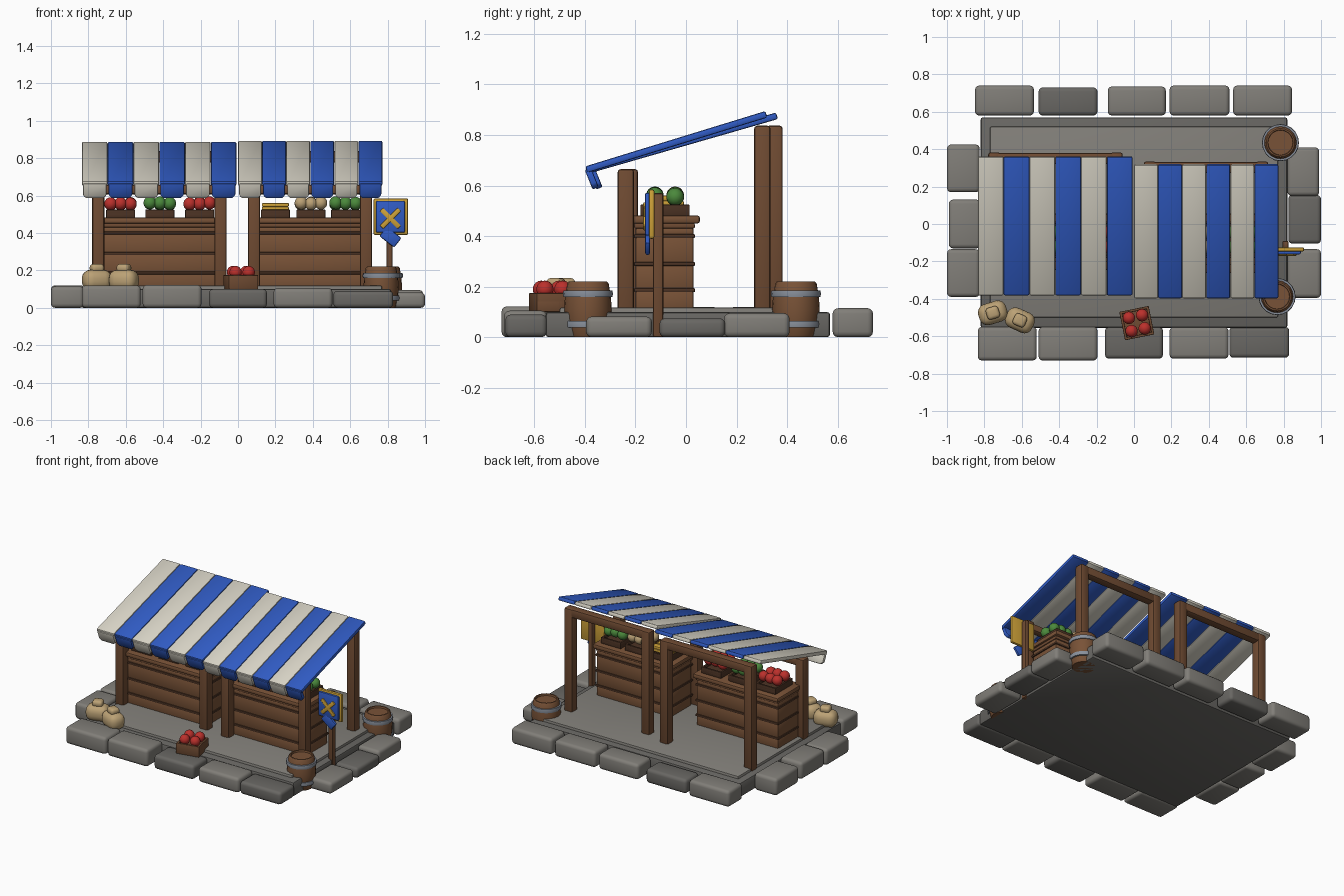
import bpy, bmesh, math, random
from mathutils import Matrix, Euler

if "Cube" in bpy.data.objects:
    bpy.data.objects.remove(bpy.data.objects["Cube"])

random.seed(4)


def mat(name, r, g, b):
    m = bpy.data.materials.new(name)
    m.diffuse_color = (r, g, b, 1)
    m.use_nodes = True
    m.node_tree.nodes["Principled BSDF"].inputs["Base Color"].default_value = m.diffuse_color
    return m


WOOD = mat("wood", .19, .085, .038)
POST = mat("post_wood", .16, .07, .032)
DARK = mat("dark_wood", .07, .032, .017)
STONE = mat("stone", .22, .21, .19)
STONE2 = mat("dark_stone", .14, .135, .125)
CLOTH = mat("cream_cloth", .68, .65, .56)
BLUE = mat("blue_cloth", .03, .105, .55)
GOLD = mat("gold", .62, .36, .04)
RED = mat("red_fruit", .5, .03, .025)
GREEN = mat("green_fruit", .07, .25, .045)
TAN = mat("tan", .5, .36, .18)
IRON = mat("iron", .25, .28, .33)


def finish(name, bm, m, loc=(0, 0, 0), rot=(0, 0, 0), angle=35):
    bmesh.ops.recalc_face_normals(bm, faces=bm.faces)
    me = bpy.data.meshes.new(name)
    bm.to_mesh(me)
    bm.free()
    me.materials.append(m)
    o = bpy.data.objects.new(name, me)
    o.location, o.rotation_euler = loc, rot
    bpy.context.collection.objects.link(o)
    bpy.ops.object.select_all(action='DESELECT')
    o.select_set(True)
    bpy.context.view_layer.objects.active = o
    bpy.ops.object.shade_smooth_by_angle(angle=math.radians(angle))
    return o


def box(name, size, loc, m, bev=.008, rot=(0, 0, 0), seg=2):
    bm = bmesh.new()
    bmesh.ops.create_cube(bm, size=1)
    bmesh.ops.scale(bm, vec=size, verts=bm.verts)
    if bev:
        bmesh.ops.bevel(bm, geom=bm.edges[:], offset=min(bev, min(size) * .45),
                        segments=seg, profile=.5, affect='EDGES')
    return finish(name, bm, m, loc, rot)


def span(name, x, y, z, m, bev=.008, seg=2):
    lo, hi = zip(x, y, z)
    return box(name, [b - a for a, b in zip(lo, hi)],
               [(a + b) / 2 for a, b in zip(lo, hi)], m, bev, seg=seg)


def lathe(name, profile, loc, m, n=20):
    bm = bmesh.new()
    vs = [bm.verts.new((r, 0, z)) for r, z in profile]
    es = [bm.edges.new(p) for p in zip(vs, vs[1:])]
    bmesh.ops.spin(bm, geom=vs + es, angle=math.tau, steps=n, axis=(0, 0, 1), cent=(0, 0, 0))
    bmesh.ops.remove_doubles(bm, verts=bm.verts, dist=1e-5)
    return finish(name, bm, m, loc)


def balls(name, pts, r, m):
    bm = bmesh.new()
    for p in pts:
        bmesh.ops.create_uvsphere(bm, u_segments=14, v_segments=9, radius=r,
                                  matrix=Matrix.Translation(p))
    return finish(name, bm, m, angle=60)


# Paved base
span("base_slab", (-.82, .82), (-.555, .57), (0, .1), STONE2, .012)
span("floor_slab", (-.77, .77), (-.5, .52), (.05, .118), STONE, .008)

# Border stones: x range, y range, height, dark?
stones = [
    (-.835, -.52, -.73, -.55, .12, 0), (-.51, -.195, -.73, -.55, .122, 0),
    (-.155, .155, -.72, -.55, .1, 1), (.19, .505, -.72, -.55, .105, 0),
    (.51, .83, -.715, -.55, .09, 1),
    (-.85, -.535, .58, .74, .115, 0), (-.51, -.195, .58, .73, .1, 1),
    (-.14, .17, .58, .735, .11, 0), (.19, .51, .58, .74, .115, 0), (.53, .845, .58, .74, .115, 0),
    (-1, -.825, .17, .425, .12, 0), (-.99, -.82, -.13, .13, .12, 0), (-1, -.825, -.39, -.135, .115, 0),
    (.82, .99, .15, .41, .095, 0), (.825, 1, -.105, .155, .075, 1), (.82, 1, -.395, -.135, .082, 0)]
for x0, x1, y0, y1, h, d in stones:
    span("border_stone", (x0, x1), (y0, y1), (0, h), STONE2 if d else STONE, .022, 3)


def crate(cx, cy, z, w, d, h, rz=0):
    # open tray: floor plus four walls
    R = Matrix.Rotation(rz, 4, 'Z')
    parts = [((w, d, h * .6), (0, 0, h * .3))]
    for s in (-1, 1):
        parts.append(((w, .014, h), (0, s * (d / 2 - .007), h / 2)))
        parts.append(((.014, d, h), (s * (w / 2 - .007), 0, h / 2)))
    for size, p in parts:
        v = R @ Matrix.Translation(p).translation
        box("crate_board", size, (cx + v.x, cy + v.y, z + v.z), DARK if not rz else POST, .004, (0, 0, rz))


def stall(cx, half, yf, yb, cy0, cy1, ztop, xs, goods, crates):
    # Posts and cross beams
    for s in (-1, 1):
        x = cx + s * half
        box("front_post", (.065, .065, .565), (x, yf, .3825), POST, .012)
        box("back_post", (.065, .065, .74), (x, yb, .467), POST, .012)
    box("front_beam", (2 * half + .03, .05, .05), (cx, yf, .632), POST, .012)
    box("back_beam", (2 * half + .05, .06, .06), (cx, yb, .807), POST, .012)
    # Plank counter with raised dark battens
    hw = half - .01
    for a, b in ((.1, .186), (.186, .29), (.29, .4), (.4, .435)):
        span("counter_plank", (cx - hw, cx + hw), (-.2, .03), (a, b), WOOD, .01)
    for z in (.186, .29, .4):
        span("counter_batten", (cx - hw - .006, cx + hw + .006), (-.206, .036), (z - .008, z + .008), DARK, .005)
    span("counter_rim", (cx - hw - .004, cx + hw + .004), (-.205, .035), (.43, .452), POST, .006)
    span("counter_top", (cx - hw - .015, cx + hw + .015), (-.225, .055), (.45, .482), WOOD, .01)
    # Produce trays
    for x, g in zip(crates, goods):
        crate(x, -.083, .48, .155, .195, .045)
        if g is GOLD:
            for j in range(3):
                for k in range(2):
                    box("gold_loaf", (.145, .045, .02), (x, -.135 + j * .052, .53 + k * .02), GOLD, .006)
        else:
            pts = [(x + i * .053, -.083 + j * .04, .558 + random.uniform(-.004, .004))
                   for i in (-1, 0, 1) for j in (-1, 1)]
            balls("produce", pts, .035, g)
    # Striped awning with hanging flaps
    x0, x1 = xs
    w = (x1 - x0) / 6
    zf = .663
    dy, dz = cy1 - cy0, ztop - zf
    tilt = math.atan2(dz, dy)
    for i in range(6):
        m = BLUE if i % 2 else CLOTH
        x = x0 + w * (i + .5)
        box("awning_stripe", (w - .001, math.hypot(dy, dz), .027),
            (x, (cy0 + cy1) / 2, (zf + ztop) / 2), m, .008, (tilt, 0, 0))
        # flap profile with rounded lower corners
        bm = bmesh.new()
        h, f = .083, w / 2 - .006
        prof = [(-f, h / 2), (-f, -h * .3), (-f * .75, -h / 2), (f * .75, -h / 2), (f, -h * .3), (f, h / 2)]
        face = bm.faces.new([bm.verts.new((a, -.013, b)) for a, b in prof])
        ext = bmesh.ops.extrude_face_region(bm, geom=[face])
        bmesh.ops.translate(bm, vec=(0, .026, 0), verts=[v for v in ext['geom'] if isinstance(v, bmesh.types.BMVert)])
        bmesh.ops.bevel(bm, geom=bm.edges[:], offset=.006, segments=2, profile=.5, affect='EDGES')
        finish("awning_flap", bm, m, (x, cy0 + .022, zf - .035), (math.radians(22), 0, 0))


stall(-.42, .327, -.222, .35, -.38, .36, .876, (-.835, -.008), (RED, GREEN, RED), (-.628, -.418, -.205))
stall(.385, .3, -.238, .302, -.395, .318, .882, (0, .772), (GOLD, TAN, GREEN), (.2, .39, .575))

# Barrels with iron hoops
for x, y in ((.765, -.388), (.783, .435)):
    lathe("barrel", [(0, 0), (.074, 0), (.08, .01), (.091, .07), (.094, .11), (.091, .16),
                     (.082, .212), (.076, .22), (.068, .22), (.066, .208), (0, .208)], (x, y, 0), WOOD)
    for z in (.052, .172):
        lathe("barrel_hoop", [(.085, z - .013), (.097, z - .013), (.099, z), (.097, z + .013), (.085, z + .013)],
              (x, y, 0), IRON)

# Grain sacks with tied tops
for x, y, rz in ((-.755, -.475, .3), (-.61, -.515, -.42)):
    box("sack", (.155, .115, .11), (x, y, .148), TAN, .045, (0, 0, rz), 4)
    box("sack_neck", (.07, .065, .045), (x, y, .212), TAN, .018, (0, 0, rz), 3)

# Loose fruit crate in front
crate(.015, -.53, .1, .16, .155, .075, .2)
R = Matrix.Rotation(.2, 4, 'Z')
pts = []
for i in (-1, 1):
    for j in (-1, 1):
        v = R @ Matrix.Translation((i * .036, j * .036, 0)).translation
        pts.append((.015 + v.x, -.53 + v.y, .19))
balls("loose_fruit", pts, .034, RED)

# Hanging sign on a pole
box("sign_pole", (.034, .04, .57), (.81, -.11, .285), POST, .008)
box("sign_frame", (.185, .022, .195), (.817, -.136, .487), GOLD, .008)
box("sign_panel", (.155, .02, .17), (.815, -.152, .487), BLUE, .008)
box("sign_tail", (.1, .02, .065), (.815, -.152, .378), BLUE, .01, (0, math.radians(38), 0))
for s in (-1, 1):
    box("sign_cross", (.135, .014, .026), (.815, -.163, .478), GOLD, .005, (0, s * math.radians(45), 0))
